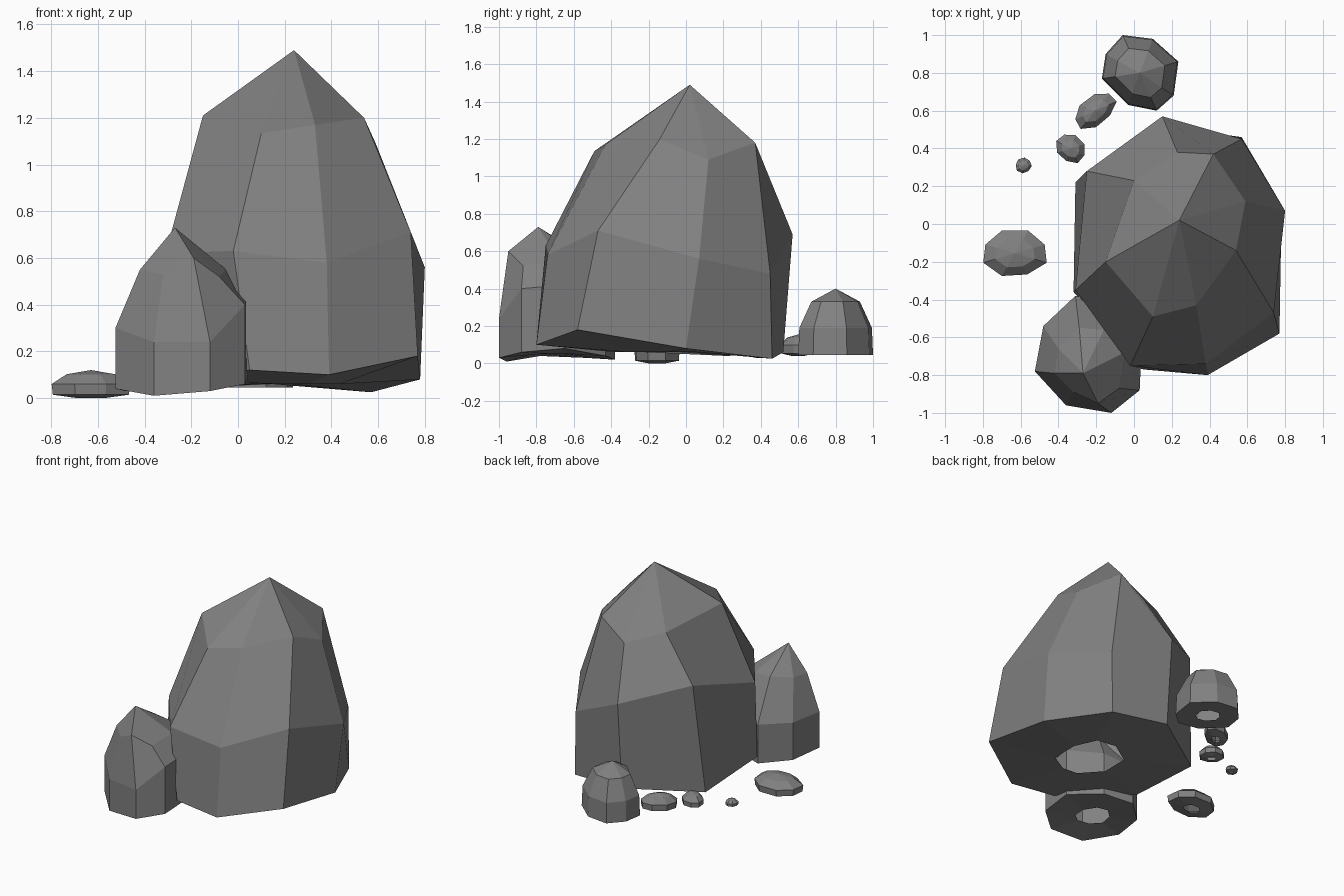
import bpy, math

stone = bpy.data.materials.new("dark_stone")
stone.diffuse_color = (0.22, 0.22, 0.22, 1)


def build_rock(name, apex, rings):
    """Faceted shell: an apex fan, then eight-sided rings running down to an open base hole."""
    n = len(rings[0])
    verts = [apex] + [p for ring in rings for p in ring]
    faces = [(0, 1 + i, 1 + (i + 1) % n) for i in range(n)]
    for r in range(len(rings) - 1):
        a, b = 1 + r * n, 1 + (r + 1) * n
        for i in range(n):
            j = (i + 1) % n
            faces.append((a + i, b + i, b + j, a + j))
    mesh = bpy.data.meshes.new(name)
    mesh.from_pydata(verts, [], faces)
    mesh.materials.append(stone)
    mesh.update()
    obj = bpy.data.objects.new(name, mesh)
    bpy.context.collection.objects.link(obj)
    return obj


def scaled(outline, centre, factor, z):
    cx, cy = centre[:2]
    return [(cx + (p[0] - cx) * factor, cy + (p[1] - cy) * factor, z) for p in outline]


def lifted(outline, heights):
    return [(x, y, z) for (x, y), z in zip(outline, heights)]


def outline_rock(name, outline, apex, levels):
    """Rock from one plan outline, repeated at (scale, height) levels."""
    return build_rock(name, apex, [scaled(outline, apex, f, z) for f, z in levels])


def pebble(name, x, y, rx, ry, turn, low, high):
    c, s = math.cos(turn), math.sin(turn)
    outline = []
    for i in range(8):
        a = math.tau * (i + 0.5) / 8
        k = 1.04 if i % 3 else 0.97
        u, v = rx * k * math.cos(a), ry * k * math.sin(a)
        outline.append((x + u * c - v * s, y + u * s + v * c))
    h = high - low
    levels = [(0.62, low + 0.85 * h), (1, low + 0.5 * h), (0.97, low + 0.12 * h), (0.35, low)]
    outline_rock(name, outline, (x, y, high), levels)


# Main boulder: shoulder, belly and base rings
shoulder = [(0.33, -0.43, 1.17), (0.54, -0.14, 1.20), (0.59, 0.12, 1.09), (0.42, 0.37, 1.18),
            (0.23, 0.38, 1.04), (0.0, 0.23, 1.12), (-0.15, -0.20, 1.21), (0.10, -0.49, 1.135)]
belly = [(0.38, -0.74, 0.58), (0.74, -0.47, 0.71), (0.80, 0.07, 0.56), (0.57, 0.45, 0.48),
         (0.15, 0.57, 0.69), (-0.25, 0.28, 0.82), (-0.31, -0.35, 0.62), (-0.02, -0.75, 0.63)]
base = [(0.39, -0.80, 0.10), (0.77, -0.58, 0.18), (0.78, 0.0, 0.08), (0.57, 0.46, 0.025),
        (0.15, 0.52, 0.06), (-0.31, 0.22, 0.04), (-0.32, -0.36, 0.08), (0.05, -0.77, 0.12)]
hole = scaled(base, (0.26, -0.15), 0.34, 0.06)
build_rock("main_boulder", (0.24, 0.02, 1.49), [shoulder, belly, base, hole])

# Pointed rock leaning on the front left: plan outline with uneven ring heights
plan = [(-0.12, -1.0), (0.03, -0.88), (0.04, -0.65), (-0.1, -0.43),
        (-0.31, -0.38), (-0.48, -0.54), (-0.525, -0.78), (-0.36, -0.96)]
crown = [(-0.19, -0.95, 0.60), (-0.08, -0.87, 0.52), (-0.05, -0.68, 0.55), (-0.16, -0.56, 0.57),
         (-0.29, -0.55, 0.58), (-0.40, -0.66, 0.56), (-0.42, -0.79, 0.55), (-0.32, -0.89, 0.53)]
waist = lifted(plan, (0.24, 0.40, 0.42, 0.35, 0.30, 0.30, 0.30, 0.24))
foot = lifted(plan, (0.03, 0.06, 0.08, 0.04, 0.02, 0.03, 0.04, 0.01))
build_rock("front_rock", (-0.27, -0.79, 0.73),
           [crown, waist, foot, scaled(plan, (-0.25, -0.72), 0.37, 0.05)])

# Small rock at the back
outline_rock("back_rock",
             [(-0.06, 1.0), (-0.15, 0.9), (-0.17, 0.77), (-0.03, 0.63),
              (0.12, 0.60), (0.21, 0.68), (0.235, 0.86), (0.10, 0.98)],
             (0.03, 0.80, 0.40),
             [(0.65, 0.33), (0.97, 0.19), (1, 0.045), (0.37, 0.045)])

# Scattered pebbles
pebble("flat_pebble", -0.63, -0.155, 0.175, 0.125, 0.0, 0.0, 0.12)
pebble("long_pebble", -0.205, 0.60, 0.125, 0.075, 0.65, 0.04, 0.155)
pebble("round_pebble", -0.335, 0.40, 0.085, 0.07, -0.8, 0.03, 0.12)
pebble("tiny_pebble", -0.585, 0.31, 0.043, 0.04, 0.3, 0.055, 0.105)
